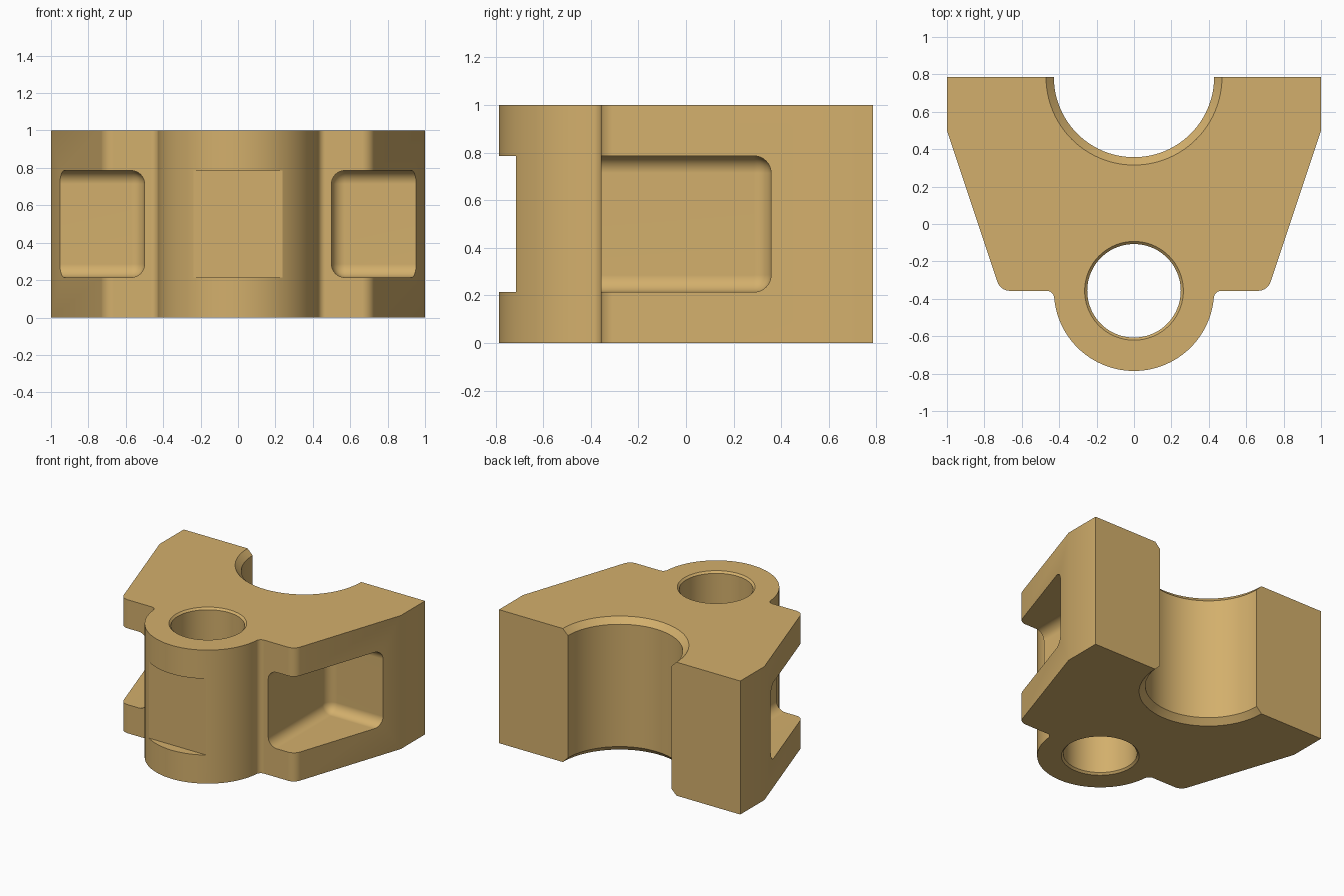
import bpy, bmesh
from math import sin, cos, pi, sqrt, atan2, tan
from mathutils import Matrix, Vector

if "Cube" in bpy.data.objects:
    bpy.data.objects.remove(bpy.data.objects["Cube"])

U = 1 / 14            # the part is laid out on a grid of 1/14 units
BACK = 11 * U         # rear face y
STEP = -5 * U         # shoulder y, also the boss centre
BOSS = 6 * U          # boss radius
H = 1.0


def arc(cx, cy, r, a0, a1, n):
    return [(cx + r * cos(a0 + (a1 - a0) * i / n),
             cy + r * sin(a0 + (a1 - a0) * i / n)) for i in range(n + 1)]


def make_object(name, bm):
    bmesh.ops.recalc_face_normals(bm, faces=bm.faces)
    mesh = bpy.data.meshes.new(name)
    bm.to_mesh(mesh)
    bm.free()
    obj = bpy.data.objects.new(name, mesh)
    bpy.context.collection.objects.link(obj)
    return obj


def prism(name, points, z0, z1):
    bm = bmesh.new()
    face = bm.faces.new([bm.verts.new((x, y, z0)) for x, y in points])
    ext = bmesh.ops.extrude_face_region(bm, geom=[face])
    verts = [g for g in ext["geom"] if isinstance(g, bmesh.types.BMVert)]
    bmesh.ops.translate(bm, verts=verts, vec=(0, 0, z1 - z0))
    return make_object(name, bm)


def box(name, lo, hi, bevel=0):
    lo, hi = Vector(lo), Vector(hi)
    bm = bmesh.new()
    bmesh.ops.create_cube(bm, size=1, matrix=Matrix.Translation((lo + hi) / 2)
                          @ Matrix.Diagonal((*(hi - lo), 1)))
    if bevel:
        bmesh.ops.bevel(bm, geom=bm.edges[:], offset=bevel, segments=8,
                        profile=0.5, affect='EDGES')
    return make_object(name, bm)


def bore(name, cy, r, chamfer, n=96):
    # Round cutter that flares at both ends to leave 45 degree chamfers
    e = 0.05
    stations = [(-e, r + chamfer + e), (chamfer, r),
                (H - chamfer, r), (H + e, r + chamfer + e)]
    bm = bmesh.new()
    rings = [[bm.verts.new((rad * cos(2 * pi * i / n), cy + rad * sin(2 * pi * i / n), z))
              for i in range(n)] for z, rad in stations]
    for a, b in zip(rings, rings[1:]):
        for i in range(n):
            j = (i + 1) % n
            bm.faces.new((a[i], a[j], b[j], b[i]))
    bm.faces.new(rings[0])
    bm.faces.new(rings[-1])
    return make_object(name, bm)


# Right half of the outline, from the boss tip round to the rear corner
f = 0.04                                   # fillet between boss and shoulder
fx = sqrt((BOSS + f) ** 2 - f ** 2)
fa = atan2(-f, fx)
c = 0.07                                   # rounded shoulder corner
lean = atan2(1, 3)                         # slope of the tapered side
corner_x = 1 - (0.5 - STEP) / 3
cx = corner_x - c * tan((pi / 2 - lean) / 2)
half = arc(0, STEP, BOSS, -pi / 2, fa, 32)
half += arc(fx, STEP - f, f, pi + fa, pi / 2, 8)
half += arc(cx, STEP + c, c, -pi / 2, -lean, 8)
half += [(1, 0.5), (1, BACK)]
outline = half + [(-x, y) for x, y in reversed(half[1:])]
body = prism("clamp_block", outline, 0, H)

# Cutters: rear saddle, pivot hole, flat on the boss, two side pockets
z0, z1 = 3 * U, 11 * U
cutters = [
    bore("saddle_cutter", BACK, BOSS, 0.042),
    bore("pivot_hole_cutter", STEP, 3.5 * U, 0.014),
    box("boss_flat_cutter", (-0.4, -1, z0), (0.4, -10 * U, z1)),
]
for side in (-1, 1):
    xs = sorted((side * 0.5, side * 1.3))
    cutters.append(box("pocket_cutter", (xs[0], -0.7, z0), (xs[1], 5 * U, z1), U))

bpy.context.view_layer.objects.active = body
body.select_set(True)
for cutter in cutters:
    cutter.hide_render = True
    mod = body.modifiers.new(cutter.name, 'BOOLEAN')
    mod.operation = 'DIFFERENCE'
    mod.solver = 'EXACT'
    mod.object = cutter
    bpy.ops.object.modifier_apply(modifier=mod.name)
    bpy.data.objects.remove(cutter)

# Finish: smooth curves, sharp edges, tan colour
bpy.ops.object.shade_smooth_by_angle(angle=pi / 9)
weighted = body.modifiers.new("clean_shading", 'WEIGHTED_NORMAL')
weighted.keep_sharp = True
tan_paint = bpy.data.materials.new("tan")
tan_paint.diffuse_color = (0.65, 0.43, 0.15, 1)
tan_paint.use_nodes = True
tan_paint.node_tree.nodes["Principled BSDF"].inputs["Base Color"].default_value = tan_paint.diffuse_color
body.data.materials.clear()
body.data.materials.append(tan_paint)
